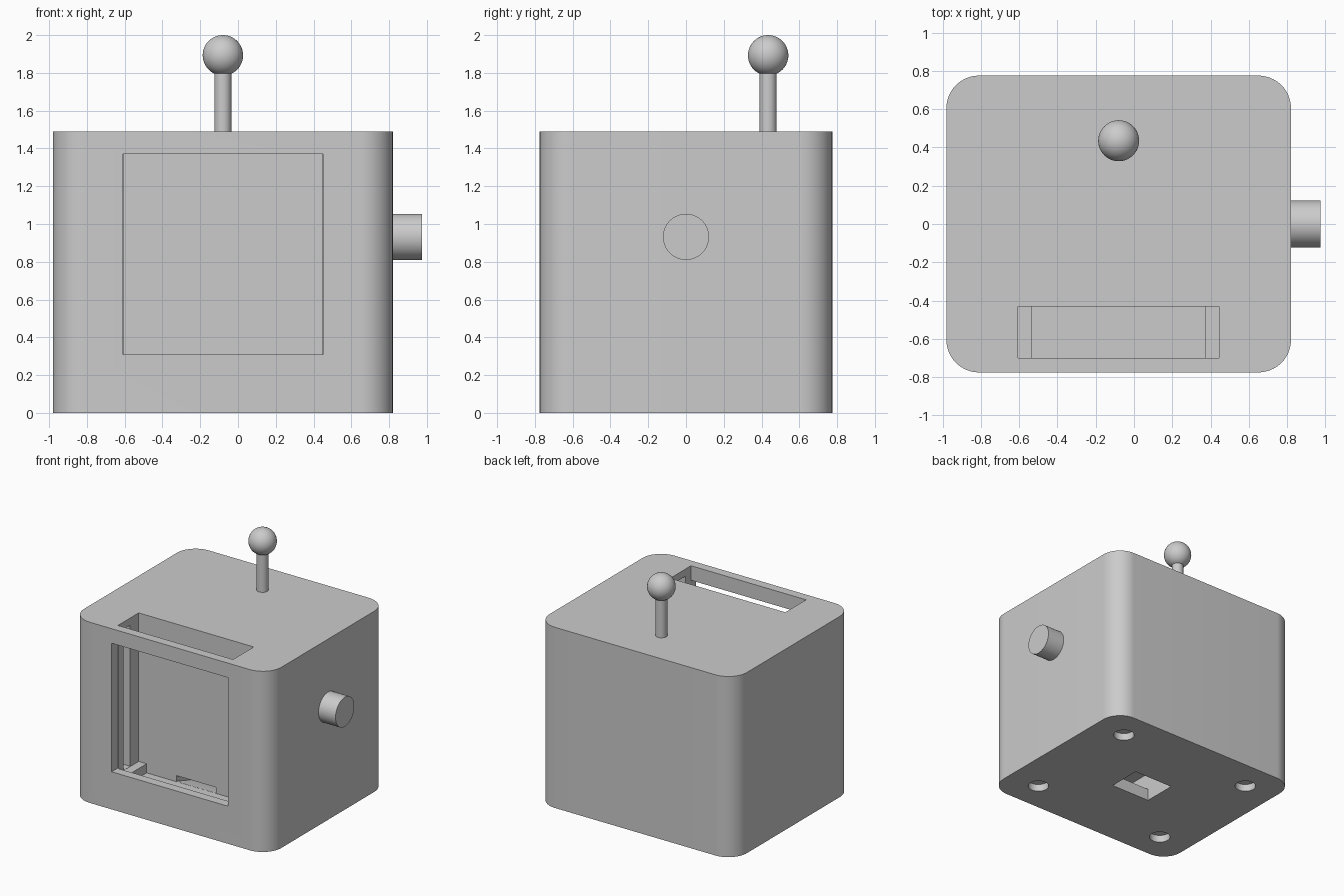
import bpy
import bmesh
import math
from mathutils import Matrix

old = bpy.data.objects.get("Cube")
if old:
    bpy.data.objects.remove(old, do_unlink=True)

MID = -0.08          # middle of the body in x
TOP = 1.49           # body height

grey = bpy.data.materials.new("plain grey")
grey.use_nodes = True
colour = (0.6, 0.6, 0.6, 1)
grey.diffuse_color = colour
grey.node_tree.nodes["Principled BSDF"].inputs["Base Color"].default_value = colour


def finish(bm, name):
    bmesh.ops.recalc_face_normals(bm, faces=bm.faces)
    mesh = bpy.data.meshes.new(name)
    bm.to_mesh(mesh)
    bm.free()
    mesh.materials.append(grey)
    obj = bpy.data.objects.new(name, mesh)
    bpy.context.collection.objects.link(obj)
    return obj


def select(obj):
    bpy.ops.object.select_all(action="DESELECT")
    obj.select_set(True)
    bpy.context.view_layer.objects.active = obj


def smooth(obj):
    select(obj)
    bpy.ops.object.shade_smooth_by_angle(angle=math.radians(30))


def box(name, x, y, z, corner=0):
    bm = bmesh.new()
    bmesh.ops.create_cube(bm, size=1)
    for v in bm.verts:
        for i, span in enumerate((x, y, z)):
            v.co[i] = span[0] if v.co[i] < 0 else span[1]
    if corner:
        upright = [e for e in bm.edges
                   if abs(e.verts[0].co.z - e.verts[1].co.z) > 0.1]
        bmesh.ops.bevel(bm, geom=upright, offset=corner, segments=16,
                        profile=0.5, affect="EDGES")
    return finish(bm, name)


def cylinder(name, radius, length, centre, along_x=False):
    bm = bmesh.new()
    place = Matrix.Translation(centre)
    if along_x:
        place = place @ Matrix.Rotation(math.pi / 2, 4, "Y")
    bmesh.ops.create_cone(bm, cap_ends=True, segments=64, radius1=radius,
                          radius2=radius, depth=length, matrix=place)
    return finish(bm, name)


def prism(name, profile, x0, x1):
    # extrude a side profile (y, z) across x
    bm = bmesh.new()
    face = bm.faces.new([bm.verts.new((x0, y, z)) for y, z in profile])
    new = bmesh.ops.extrude_face_region(bm, geom=[face])["geom"]
    moved = [v for v in new if isinstance(v, bmesh.types.BMVert)]
    bmesh.ops.translate(bm, verts=moved, vec=(x1 - x0, 0, 0))
    return finish(bm, name)


def cut(target, cutter):
    cutter.hide_render = True
    select(target)
    mod = target.modifiers.new("cut", "BOOLEAN")
    mod.operation = "DIFFERENCE"
    mod.solver = "EXACT"
    mod.object = cutter
    bpy.ops.object.modifier_apply(modifier=mod.name)
    bpy.data.objects.remove(cutter, do_unlink=True)


def across(half):
    return (MID - half, MID + half)


# Body with rounded upright corners
body = box("body", across(0.9), (-0.775, 0.775), (0, TOP), corner=0.17)

# Top slot, with a lower trough between two end ledges
slot_y = (-0.70, -0.43)
cut(body, box("slot_cutter", across(0.525), slot_y, (0.265, 1.7)))
cut(body, box("trough_cutter", across(0.453), slot_y, (0.19, 0.5)))

# Front window and the upright grooves in the slot ends
cut(body, box("window_cutter", across(0.53), (-0.9, -0.69), (0.31, 1.37)))
cut(body, box("groove_cutter", across(0.6), (-0.63, -0.54), (0.267, 1.43)))

# Chute from the trough out through the underside
chute = [(-0.5, 0.191), (-0.42, 0.191), (-0.14, 0.1), (-0.14, -0.1),
         (0.14, -0.1), (0.14, 0.24), (-0.5, 0.24)]
cut(body, prism("chute_cutter", chute, *across(0.18)))

# Foot sockets in the underside
for sx in (-1, 1):
    for sy in (-1, 1):
        cut(body, cylinder("socket_cutter", 0.08, 0.12,
                           (MID + sx * 0.62, sy * 0.52, 0)))
smooth(body)

# Side knob
smooth(cylinder("side_knob", 0.122, 0.2, (0.875, 0, 0.932), along_x=True))

# Lever rod and ball on top
smooth(cylinder("lever_rod", 0.045, 0.37, (MID, 0.435, 1.645)))
bm = bmesh.new()
bmesh.ops.create_uvsphere(bm, u_segments=48, v_segments=24, radius=0.107,
                          matrix=Matrix.Translation((MID, 0.435, 1.893)))
smooth(finish(bm, "lever_ball"))
